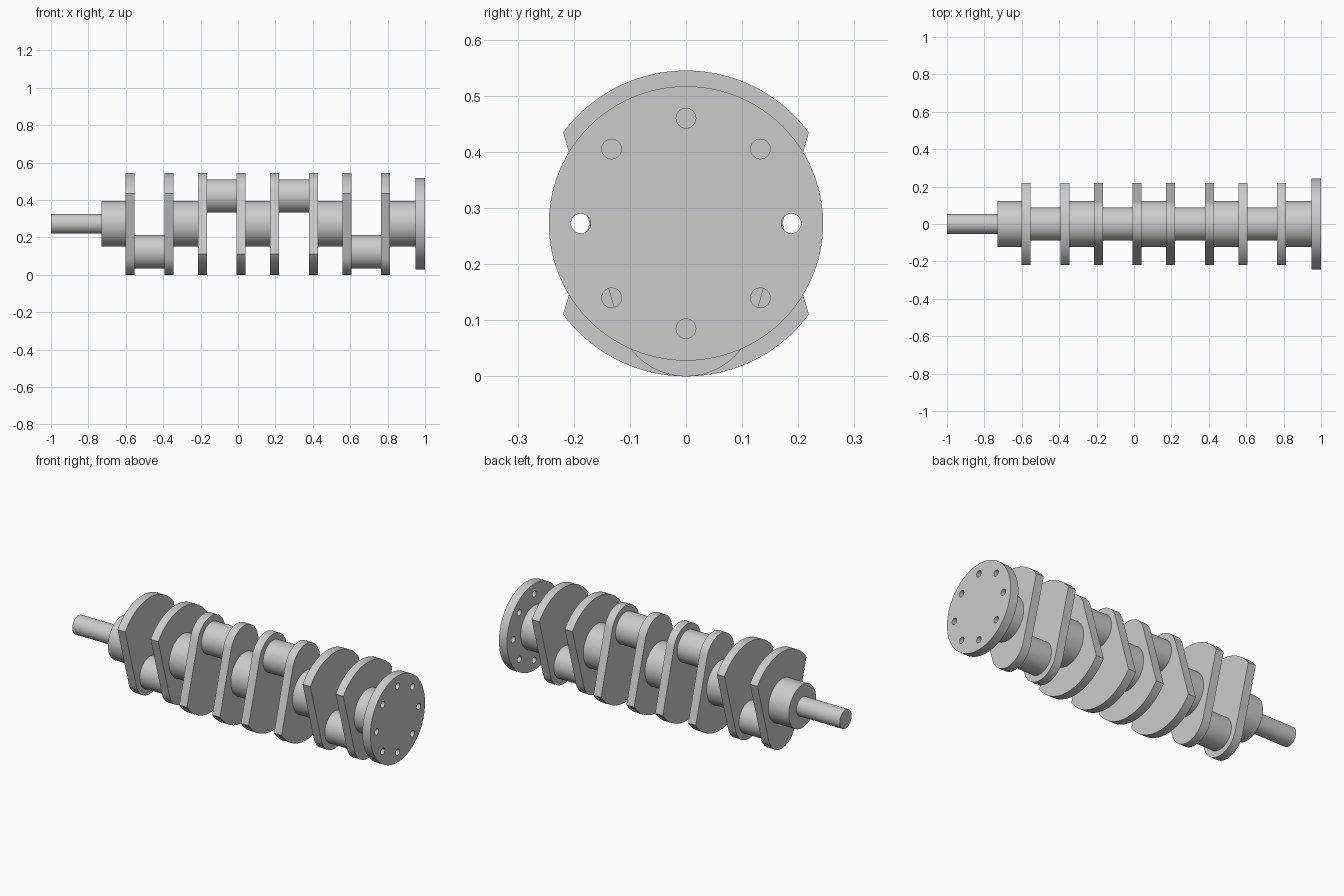
import bpy, bmesh
from math import pi, sin, cos, atan2, acos, hypot
from mathutils import Matrix, Vector

if "Cube" in bpy.data.objects:
    bpy.data.objects.remove(bpy.data.objects["Cube"])

AXIS = 0.2725         # height of the main axis
THROW = 0.149         # crank pin offset
PIN_R, MAIN_R, NOSE_R = 0.089, 0.122, 0.053
WEB_T, EMBED = 0.048, 0.01
PITCH, SPAN, START = 0.3863, 0.207, -0.601


def finish(name, bm):
    bmesh.ops.recalc_face_normals(bm, faces=bm.faces)
    me = bpy.data.meshes.new(name)
    bm.to_mesh(me)
    bm.free()
    ob = bpy.data.objects.new(name, me)
    bpy.context.collection.objects.link(ob)
    return ob


def smooth(ob):
    bpy.ops.object.select_all(action='DESELECT')
    ob.select_set(True)
    bpy.context.view_layer.objects.active = ob
    bpy.ops.object.shade_smooth_by_angle(angle=0.5)


def add_cylinder(bm, x0, x1, r, y=0, z=AXIS, sides=96):
    m = Matrix.Translation(((x0 + x1) / 2, y, z)) @ Matrix.Rotation(pi / 2, 4, 'Y')
    bmesh.ops.create_cone(bm, cap_ends=True, segments=sides, radius1=r,
                          radius2=r, depth=x1 - x0, matrix=m)


def cylinder(name, x0, x1, r, z=AXIS):
    bm = bmesh.new()
    add_cylinder(bm, x0, x1, r, z=z)
    ob = finish(name, bm)
    smooth(ob)
    return ob


def web(name, x0, side):
    # counterweight arc, then straight flanks tangent to the pin-end arc
    big, small = AXIS, AXIS - THROW
    corner = Vector((0.219, (big ** 2 - 0.219 ** 2) ** 0.5))
    a0 = atan2(corner.y, corner.x)
    d = corner - Vector((0, -THROW))
    t0 = atan2(d.y, d.x) - acos(small / d.length)
    n = 48
    pts = []
    for i in range(n + 1):
        a = a0 + (pi - 2 * a0) * i / n
        pts.append((big * cos(a), big * sin(a)))
    for i in range(n + 1):
        a = (pi - t0) + (pi + 2 * t0) * i / n
        pts.append((small * cos(a), -THROW + small * sin(a)))
    bm = bmesh.new()
    face = bm.faces.new([bm.verts.new((x0, y, AXIS - side * z)) for y, z in pts])
    ext = bmesh.ops.extrude_face_region(bm, geom=[face])
    bmesh.ops.translate(bm, vec=(WEB_T, 0, 0),
                        verts=[v for v in ext['geom'] if isinstance(v, bmesh.types.BMVert)])
    smooth(finish(name, bm))


# Throws: two webs and a pin each (down, up, up, down)
for i, side in enumerate((-1, 1, 1, -1)):
    x = START + i * PITCH
    web(f"web_{i + 1}_left", x, side)
    web(f"web_{i + 1}_right", x + SPAN, side)
    cylinder(f"crank_pin_{i + 1}", x + WEB_T - EMBED, x + SPAN + EMBED,
             PIN_R, AXIS + side * THROW)

# Main journals along the axis
for i in range(5):
    x0 = -0.729 if i == 0 else START + (i - 1) * PITCH + SPAN + WEB_T - EMBED
    x1 = 0.96 if i == 4 else START + i * PITCH + EMBED
    cylinder(f"main_journal_{i + 1}", x0, x1, MAIN_R)

# Nose shaft
cylinder("nose_shaft", -1, -0.72, NOSE_R)

# Flange with eight bolt holes
flange = cylinder("flange", 0.95, 1, 0.2445)
bm = bmesh.new()
for k in range(8):
    a = k * pi / 4
    add_cylinder(bm, 0.9, 1.05, 0.0175, 0.1875 * cos(a), AXIS + 0.1875 * sin(a), 32)
cutter = finish("bolt_hole_cutter", bm)
cutter.hide_render = True
mod = flange.modifiers.new("bolt_holes", 'BOOLEAN')
mod.object, mod.operation, mod.solver = cutter, 'DIFFERENCE', 'EXACT'
bpy.context.view_layer.objects.active = flange
bpy.ops.object.modifier_apply(modifier=mod.name)
bpy.data.objects.remove(cutter)
smooth(flange)
